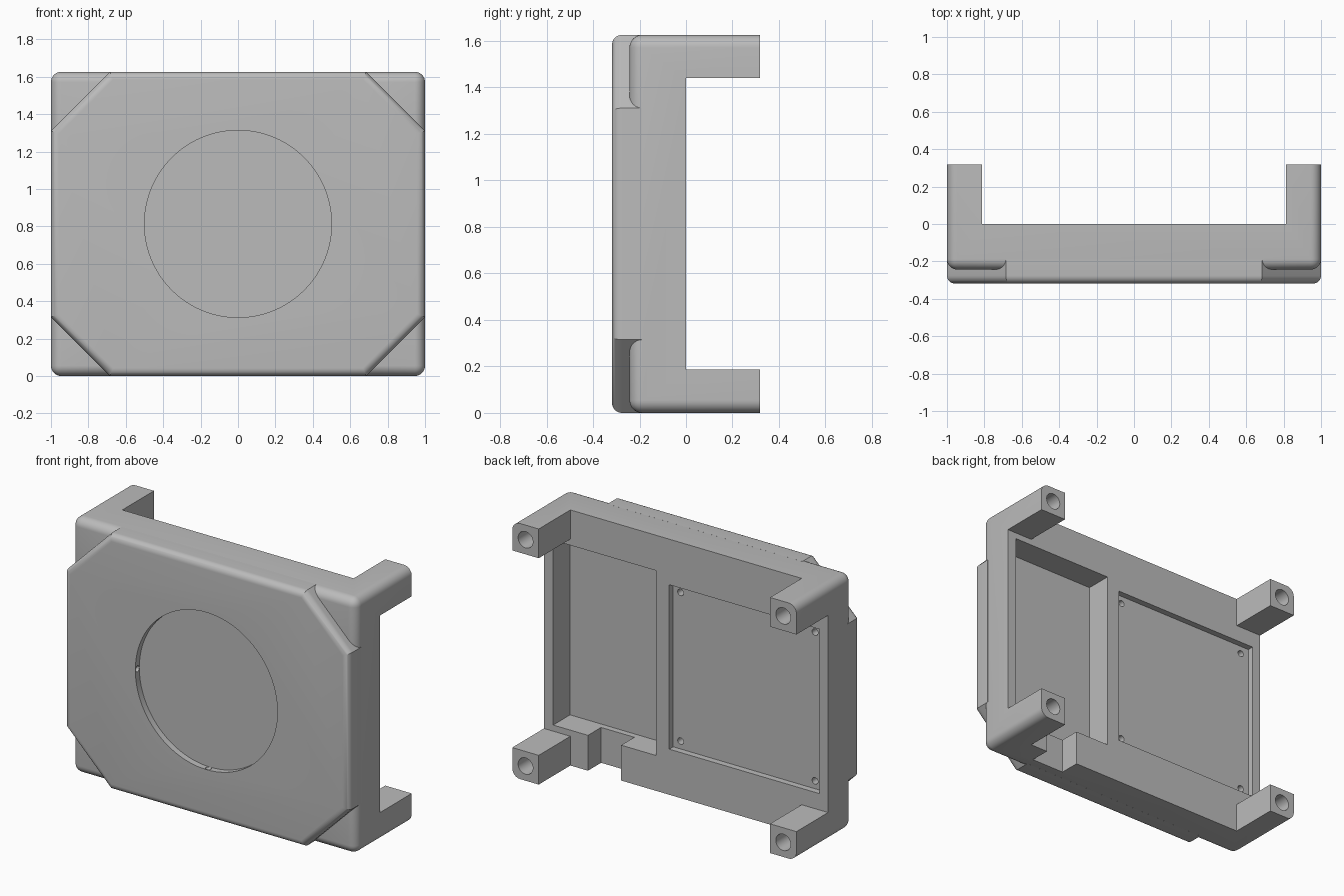
import bpy
import bmesh
import math
from mathutils import Matrix, Vector

cube = bpy.data.objects.get("Cube")
if cube:
    bpy.data.objects.remove(cube, do_unlink=True)

H = 1.626            # overall height
FRONT, BACK = -0.318, 0.318
STEP = -0.243        # front of the main body, behind the raised face
LEG = 0.186          # leg section
MID = H / 2

grey = bpy.data.materials.new("plain grey")
grey.use_nodes = True
grey.diffuse_color = (0.5, 0.5, 0.5, 1)
grey.node_tree.nodes["Principled BSDF"].inputs["Base Color"].default_value = (0.5, 0.5, 0.5, 1)


def finish(bm, name):
    bmesh.ops.recalc_face_normals(bm, faces=bm.faces[:])
    mesh = bpy.data.meshes.new(name)
    bm.to_mesh(mesh)
    bm.free()
    mesh.materials.append(grey)
    ob = bpy.data.objects.new(name, mesh)
    bpy.context.collection.objects.link(ob)
    return ob


def prism(name, outline, y0, y1, radius=0, round_sides=False):
    """Extrude an x-z outline along y, optionally rounding the front rim."""
    bm = bmesh.new()
    face = bm.faces.new([bm.verts.new((x, y0, z)) for x, z in outline])
    out = bmesh.ops.extrude_face_region(bm, geom=[face], use_keep_orig=True)
    moved = [g for g in out["geom"] if isinstance(g, bmesh.types.BMVert)]
    bmesh.ops.translate(bm, verts=moved, vec=(0, y1 - y0, 0))
    bmesh.ops.recalc_face_normals(bm, faces=bm.faces[:])
    if radius:
        def chosen(e):
            ys = [v.co.y for v in e.verts]
            rim = max(ys) < y0 + 0.001
            side = abs(ys[0] - ys[1]) > 0.001
            return rim or (side and round_sides)
        bmesh.ops.bevel(bm, geom=[e for e in bm.edges if chosen(e)], offset=radius,
                        segments=8, profile=0.5, affect='EDGES')
    return finish(bm, name)


def box(name, x0, x1, y0, y1, z0, z1):
    return prism(name, [(x0, z0), (x1, z0), (x1, z1), (x0, z1)], y0, y1)


def disc(name, x, z, r, y0, y1, sides=32):
    pts = [(x + r * math.cos(2 * math.pi * i / sides),
            z + r * math.sin(2 * math.pi * i / sides)) for i in range(sides)]
    return prism(name, pts, y0, y1)


def combine(target, tool, operation='DIFFERENCE'):
    mod = target.modifiers.new("combine", 'BOOLEAN')
    mod.operation = operation
    mod.solver = 'EXACT'
    mod.object = tool
    graph = bpy.context.evaluated_depsgraph_get()
    mesh = bpy.data.meshes.new_from_object(target.evaluated_get(graph))
    target.modifiers.clear()
    target.data = mesh
    bpy.data.objects.remove(tool, do_unlink=True)


# Main body, with full-depth rounded sides from which the legs are carved
housing = prism("housing", [(-1, 0), (1, 0), (1, H), (-1, H)], STEP, BACK, 0.055, True)
e = 1.2
combine(housing, box("leg_gap_x", LEG - 1, 1 - LEG, 0, 0.5, -0.2, H + 0.2))
combine(housing, box("leg_gap_z", -e, e, 0, 0.5, LEG, H - LEG))

# Raised front face with its corners cut off
c = 0.315
octagon = [(c - 1, 0), (1 - c, 0), (1, c), (1, H - c),
           (1 - c, H), (c - 1, H), (-1, H - c), (-1, c)]
combine(housing, prism("front_face", octagon, FRONT, -0.19, 0.042), 'UNION')

# Round front recess with four small wall dimples
combine(housing, disc("front_recess", 0, MID, 0.5, -0.4, -0.278, 96))
for i in range(4):
    a = i * math.pi / 2
    bm = bmesh.new()
    spot = Vector((0.5 * math.cos(a), -0.297, MID + 0.5 * math.sin(a)))
    bmesh.ops.create_uvsphere(bm, u_segments=12, v_segments=8, radius=0.019,
                              matrix=Matrix.Translation(spot))
    combine(housing, finish(bm, "dimple"))

# Deep rear pocket, the cable notch below it and the shallow rear panel
combine(housing, box("deep_pocket", 0.21, 0.935, -0.17, 0.1, 0.225, 1.401))
combine(housing, box("cable_notch", 0.456, 0.69, -0.132, 0.1, -0.1, 0.3))
combine(housing, box("panel_recess", -0.94, 0.118, -0.04, 0.1, 0.29, H - 0.29))

# Screw holes in the panel corners
for x in (-0.88, 0.066):
    for z in (0.34, H - 0.34):
        combine(housing, disc("panel_hole", x, z, 0.021, -0.14, 0, 20))

# Bolt holes in the leg ends
for x in (-1 + LEG / 2, 1 - LEG / 2):
    for z in (LEG / 2, H - LEG / 2):
        combine(housing, disc("leg_hole", x, z, 0.052, 0.06, 0.5))

# Smooth the rounded edges and keep the corners crisp
bpy.ops.object.select_all(action='DESELECT')
housing.select_set(True)
bpy.context.view_layer.objects.active = housing
bpy.ops.object.shade_smooth_by_angle(angle=math.radians(25))
